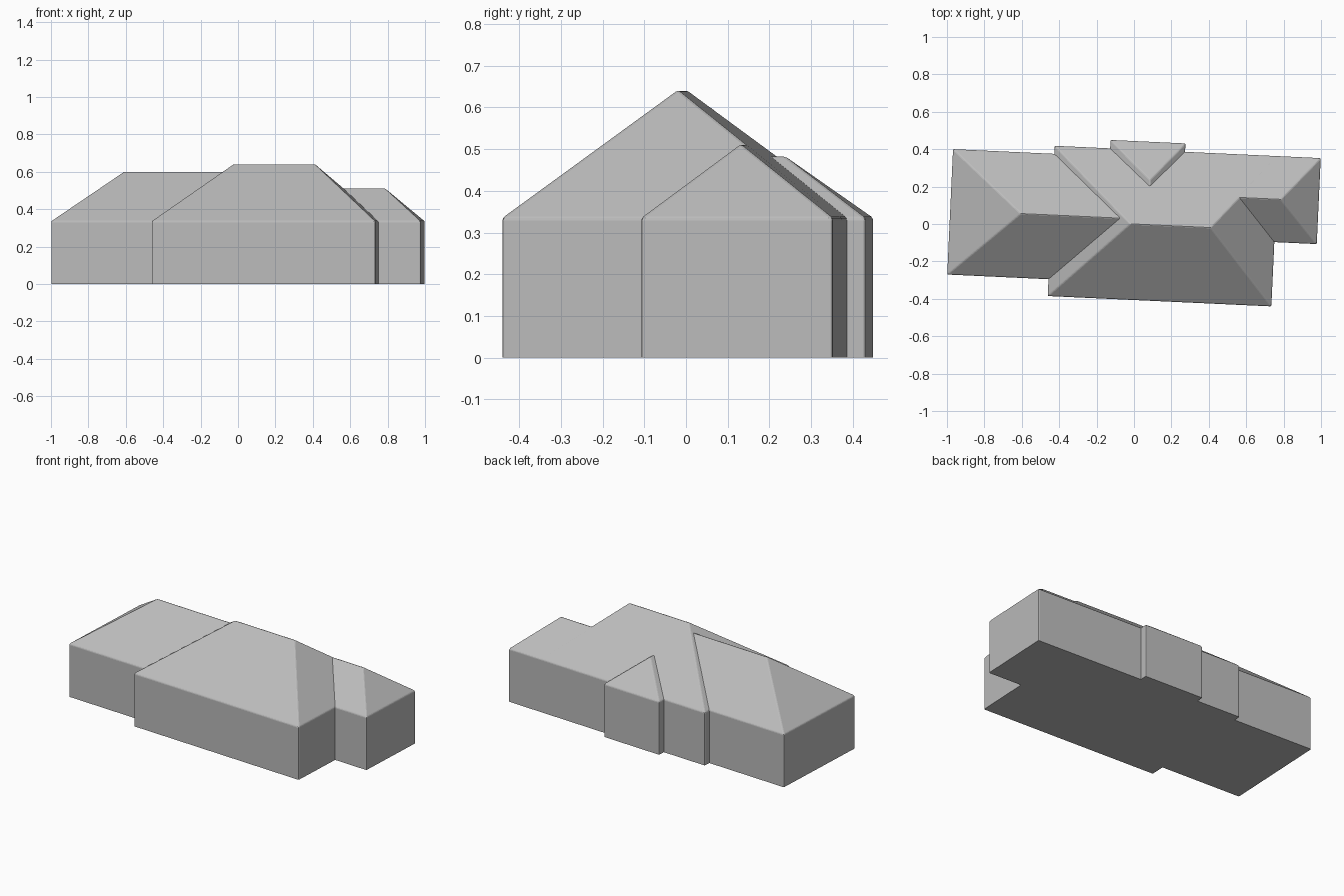
import bpy, bmesh
from math import radians
from mathutils import Matrix

cube = bpy.data.objects.get("Cube")
if cube:
    bpy.data.objects.remove(cube, do_unlink=True)

EAVE = 0.335
TURN = Matrix.Rotation(radians(-2.65), 4, 'Z')   # the house sits slightly turned

grey = bpy.data.materials.new("plain grey")
grey.use_nodes = True
grey.diffuse_color = (0.5, 0.5, 0.5, 1)
grey.node_tree.nodes["Principled BSDF"].inputs["Base Color"].default_value = (0.5, 0.5, 0.5, 1)


def hipped_block(name, x0, x1, y0, y1, ridge_a, ridge_b, top):
    """Walls up to the eave, with a roof rising to a level ridge."""
    bm = bmesh.new()
    for x in (x0, x1):
        for y in (y0, y1):
            for z in (0, EAVE):
                bm.verts.new((x, y, z))
    for x, y in (ridge_a, ridge_b):
        bm.verts.new((x, y, top))
    bmesh.ops.convex_hull(bm, input=bm.verts[:])
    bmesh.ops.dissolve_limit(bm, angle_limit=radians(1), verts=bm.verts[:], edges=bm.edges[:])
    # Soften every edge except those on the ground
    soft = [e for e in bm.edges if max(v.co.z for v in e.verts) > 0.01]
    bmesh.ops.bevel(bm, geom=soft, offset=0.006, segments=2, profile=0.5, affect='EDGES')
    bmesh.ops.recalc_face_normals(bm, faces=bm.faces[:])
    bm.transform(TURN)
    mesh = bpy.data.meshes.new(name)
    bm.to_mesh(mesh)
    bm.free()
    mesh.materials.append(grey)
    obj = bpy.data.objects.new(name, mesh)
    bpy.context.collection.objects.link(obj)
    return obj


# Main block and the wings that run into it
house = hipped_block("house", -0.443, 0.754, -0.406, 0.398, (-0.02, 0), (0.41, 0), 0.642)
wings = [
    hipped_block("right_wing", -0.985, 0, -0.316, 0.355, (-0.607, 0.028), (0, 0.028), 0.602),
    hipped_block("left_wing", 0.5, 0.981, -0.062, 0.398, (0.5, 0.168), (0.778, 0.168), 0.512),
    hipped_block("back_bay", -0.146, 0.255, 0.1, 0.443, (0.075, 0.1), (0.075, 0.24), 0.484),
]

# Join everything into one shell
bpy.context.view_layer.objects.active = house
for wing in wings:
    join = house.modifiers.new("join_" + wing.name, 'BOOLEAN')
    join.operation = 'UNION'
    join.solver = 'EXACT'
    join.object = wing
    bpy.ops.object.modifier_apply(modifier=join.name)
    bpy.data.objects.remove(wing, do_unlink=True)
